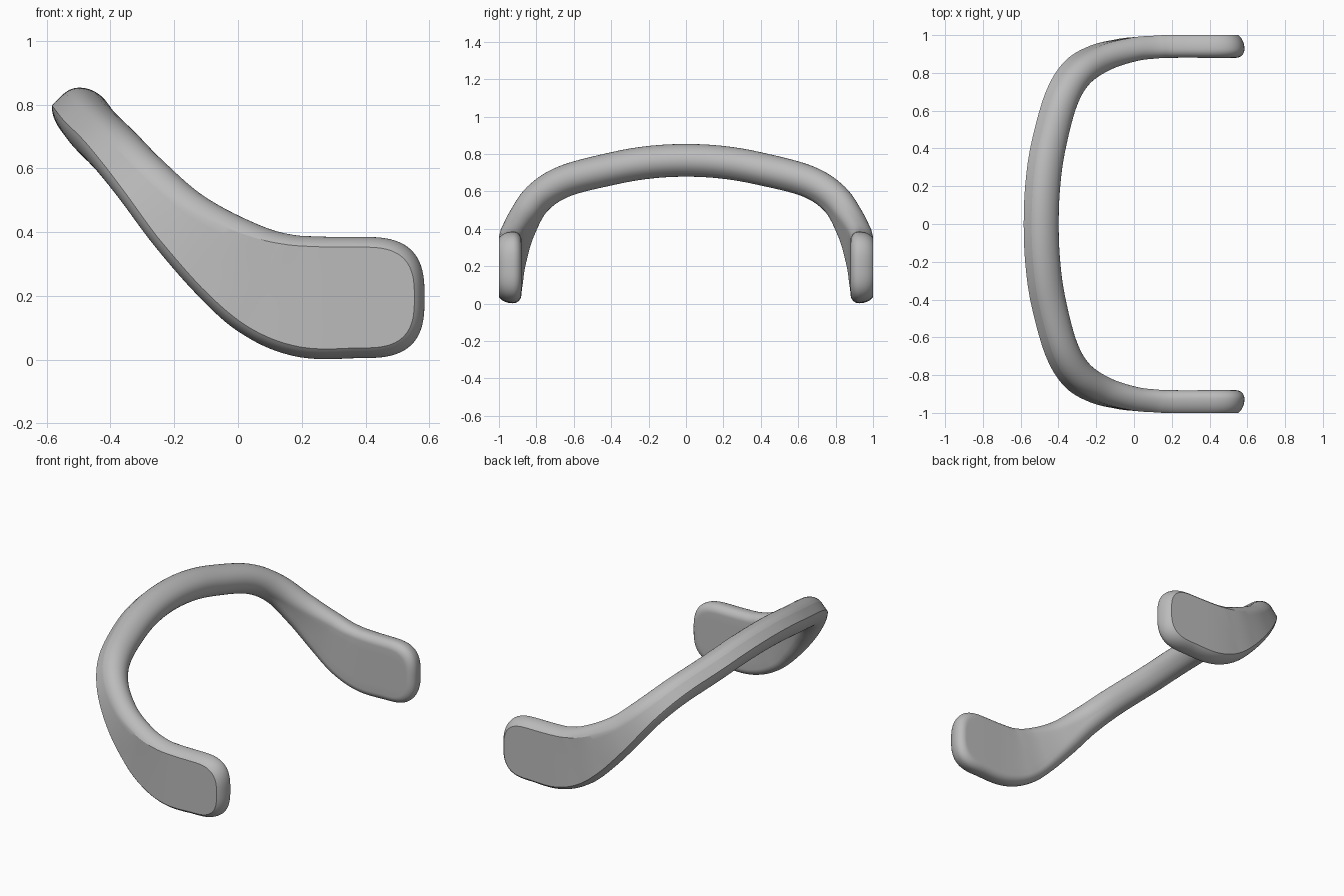
import bpy, bmesh, math
from mathutils import Vector

cube = bpy.data.objects.get("Cube")
if cube:
    bpy.data.objects.remove(cube)

grey = bpy.data.materials.new("plain grey")
grey.use_nodes = True
grey.diffuse_color = (0.5, 0.5, 0.5, 1)
grey.node_tree.nodes["Principled BSDF"].inputs["Base Color"].default_value = grey.diffuse_color

# Stations of one half: x, y, z, half height, half thickness, lean, blend from pad to arch
STATIONS = [
    (.385, -.94, .195, .19, .06, 0, 0),
    (.22, -.94, .197, .191, .06, 0, 0),
    (.09, -.935, .235, .174, .06, 0, .05),
    (-.04, -.92, .315, .144, .063, .2, .3),
    (-.18, -.877, .43, .111, .07, .45, .7),
    (-.3, -.795, .56, .091, .077, .7, .95),
    (-.385, -.65, .655, .085, .083, .8, 1),
    (-.452, -.4, .722, .084, .087, .8, 1),
    (-.48, -.2, .757, .084, .088, .8, 1),
    (-.488, 0, .768, .084, .088, .8, 1),
]
PAD_END = 0.2      # length of the rounded pad tip
ROUND = 2 / 2.9    # superellipse power of the tip outline
STEPS = 8


def mix(a, b, t):
    return a + (b - a) * t


def catmull(p, t):
    """Value and slope of a spline between the middle two of four stations."""
    val, slope = [], []
    for a, b, c, d in zip(*p):
        k1, k2, k3 = c - a, 2 * a - 5 * b + 4 * c - d, 3 * b - a - 3 * c + d
        val.append(b + (k1 * t + k2 * t * t + k3 * t ** 3) / 2)
        slope.append((k1 + 2 * k2 * t + 3 * k3 * t * t) / 2)
    return val, slope


def profile(b, blend):
    """Closed section as (offset outward, fraction of height, inset from rim)."""
    r = mix(.045, .078, blend)

    def flank(chamfer, angle):
        pts = []
        for i in range(STEPS + 1):
            t = math.radians(angle) * i / STEPS
            pts.append((mix(r - b, b, math.sin(t) / math.sin(math.radians(angle))), 1,
                        chamfer * (1 - math.cos(t)) / (1 - math.cos(math.radians(angle)))))
        return pts

    inner = []
    for i in range(1, STEPS + 1):
        t = math.pi / 2 * i / STEPS
        inner.append((r - b - r * math.sin(t), 1, r * (1 - math.cos(t))))
    upper = flank(mix(.032, .075, blend), mix(60, 86, blend))
    lower = flank(mix(.032, .036, blend), 60)
    top = inner[::-1] + upper
    bottom = [(p, -1, i) for p, f, i in inner[::-1] + lower][::-1]
    # flat faces are filled between the two rims
    def bridge(s, e):
        return [(mix(s[0], e[0], k / 6), 1 - k / 3, mix(s[2], e[2], k / 6)) for k in range(1, 6)]
    return top + bridge(top[-1], bottom[0]) + bottom + bridge(top[0], bottom[-1])[::-1]


def ring(bm, station, slope, tip=0.0):
    x, y, z, a, b, lean, blend = station
    blend = min(max(blend, 0), 1)
    t = Vector(slope[:3]).normalized()
    u = Vector((math.sin(lean), 0, math.cos(lean)))
    u = (u - t * u.dot(t)).normalized()
    n = u.cross(t)
    along = math.sin(tip) ** ROUND
    across = max(math.cos(tip), 0) ** ROUND if tip < 1.57 else 0
    return [bm.verts.new(Vector((x, y, z)) + n * p + u * f * (a - i) * across
                         - t * (PAD_END - i) * along)
            for p, f, i in profile(b, blend)]


# Headband: pad tip, then the sweep up to the middle of the arch
bm = bmesh.new()
rings = []
for k in range(24, 0, -1):
    rings.append(ring(bm, STATIONS[0], (-1, 0, 0), math.pi / 2 * k / 24))
before = (.55,) + STATIONS[0][1:]
beyond = (STATIONS[-2][0], -STATIONS[-2][1]) + STATIONS[-2][2:]
path = [before] + STATIONS + [beyond]
for s in range(len(STATIONS) - 1):
    last = s == len(STATIONS) - 2
    for k in range(STEPS + last):
        rings.append(ring(bm, *catmull(path[s:s + 4], k / STEPS)))
for r0, r1 in zip(rings, rings[1:]):
    for i in range(len(r0)):
        j = (i + 1) % len(r0)
        bm.faces.new((r0[i], r0[j], r1[j], r1[i]))
bmesh.ops.remove_doubles(bm, verts=bm.verts, dist=1e-5)
bmesh.ops.recalc_face_normals(bm, faces=bm.faces)
# make sure the shell faces outward
tip_face = max(bm.faces, key=lambda f: f.calc_center_median().x)
if tip_face.normal.x < 0:
    bmesh.ops.reverse_faces(bm, faces=bm.faces)

mesh = bpy.data.meshes.new("headband")
bm.to_mesh(mesh)
bm.free()
mesh.materials.append(grey)
band = bpy.data.objects.new("headband", mesh)
bpy.context.collection.objects.link(band)
bpy.context.view_layer.objects.active = band
band.select_set(True)
bpy.ops.object.shade_smooth_by_angle(angle=math.radians(25))
mirror = band.modifiers.new("other half", "MIRROR")
mirror.use_axis = (False, True, False)
mirror.merge_threshold = 0.001
